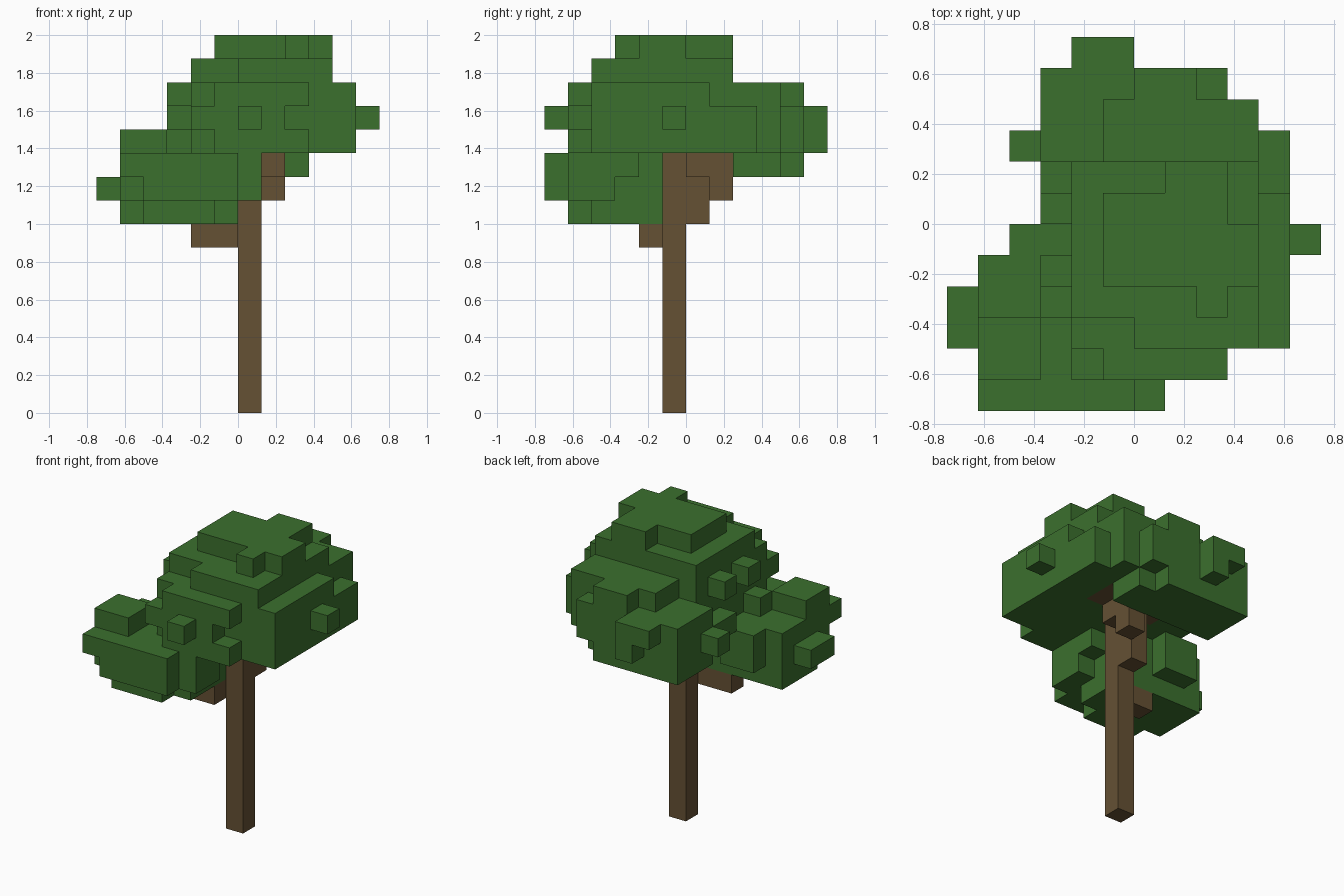
import bpy
import bmesh
from mathutils import Vector

default_cube = bpy.data.objects.get("Cube")
if default_cube:
    bpy.data.objects.remove(default_cube, do_unlink=True)

UNIT = 0.125  # edge length of one block


def make_material(name, red, green, blue):
    material = bpy.data.materials.new(name)
    material.use_nodes = True
    colour = (red, green, blue, 1)
    material.diffuse_color = colour
    shader = material.node_tree.nodes["Principled BSDF"]
    shader.inputs["Base Color"].default_value = colour
    shader.inputs["Roughness"].default_value = 0.9
    return material


def fill(cells, bottom, top, *rectangles):
    """Add blocks between two heights; a rectangle is x min, x max, y min, y max."""
    for left, right, front, back in rectangles:
        cells.update(
            (x, y, z)
            for x in range(left, right)
            for y in range(front, back)
            for z in range(bottom, top)
        )


# Trunk and the two stepped branches
wood = set()
fill(wood, 0, 11, (0, 1, -1, 0))
fill(wood, 7, 8, (-2, 0, -2, -1))
fill(wood, 8, 10, (-2, -1, -3, -2))
fill(wood, 8, 11, (0, 1, 0, 1))
fill(wood, 9, 11, (1, 2, 1, 2))
fill(wood, 10, 11, (1, 2, 0, 2))
fill(wood, 11, 12, (0, 1, -1, 2), (1, 3, 0, 2), (-1, 0, 0, 1))

# Low side clump of leaves
low_clump = set()
fill(low_clump, 8, 9, (-4, -1, -5, -1), (-5, -4, -4, -1), (-1, 0, -4, -1))
fill(low_clump, 9, 10, (-4, 0, -6, -1), (-5, -4, -5, -1), (-6, -5, -4, -2), (0, 1, -5, -3))
fill(low_clump, 10, 11, (-5, 0, -6, -1), (0, 1, -5, -2))
fill(low_clump, 9, 11, (-4, -2, -1, 0))
fill(low_clump, 11, 12, (-5, -3, -5, -3), (-3, -2, -3, -2))

# Main crown, from its underside up
crown = set()
fill(crown, 10, 11, (-3, 2, 2, 5), (2, 3, 2, 4))
fill(crown, 11, 13, (-2, 5, -4, 3), (-2, 4, 3, 4), (-3, 3, 2, 5), (-1, 0, 5, 6))
fill(crown, 11, 12, (-1, 3, -5, -4), (-3, -2, 0, 2), (-4, -3, 2, 3))
fill(crown, 12, 13, (-2, 2, -5, -4), (-2, -1, 5, 6), (0, 1, -6, -5), (5, 6, -1, 0))
fill(crown, 13, 14, (-2, 4, -4, 2), (-1, 4, 2, 4), (-1, 3, -5, -4), (4, 5, -4, 1))
fill(crown, 13, 14, (0, 2, 4, 5), (-3, -2, 0, 1), (-3, -2, -2, -1))
fill(crown, 14, 15, (-2, 4, -3, 2), (0, 4, -4, -3))
fill(crown, 15, 16, (-1, 3, -2, 1), (1, 3, 1, 2), (3, 4, -2, 0), (2, 3, -3, -2))

# Wood shows through the leaves where the two meet
low_clump -= wood
crown -= wood | low_clump
occupied = wood | low_clump | crown


def build_blocks(name, cells, material):
    """Skin the outside of a group of blocks and merge the flat areas."""
    bm = bmesh.new()
    for cell in sorted(cells):
        for axis in range(3):
            for side in (0, 1):
                neighbour = list(cell)
                neighbour[axis] += 2 * side - 1
                if tuple(neighbour) in occupied:
                    continue
                along, across = Vector(), Vector()
                along[(axis + 1) % 3] = 1
                across[(axis + 2) % 3] = 1
                corner = Vector(cell)
                corner[axis] += side
                loop = [corner, corner + along, corner + along + across, corner + across]
                if not side:
                    loop.reverse()
                bm.faces.new([bm.verts.new(point * UNIT) for point in loop])
    bmesh.ops.remove_doubles(bm, verts=bm.verts, dist=UNIT / 100)
    bmesh.ops.dissolve_limit(bm, angle_limit=0.01, verts=bm.verts, edges=bm.edges)
    mesh = bpy.data.meshes.new(name)
    bm.to_mesh(mesh)
    bm.free()
    mesh.materials.append(material)
    part = bpy.data.objects.new(name, mesh)
    bpy.context.scene.collection.objects.link(part)
    return part


bark_brown = make_material("bark_brown", 0.13, 0.082, 0.034)
leaf_green = make_material("leaf_green", 0.044, 0.162, 0.027)

build_blocks("trunk_and_branches", wood, bark_brown)
build_blocks("low_leaf_clump", low_clump, leaf_green)
build_blocks("main_leaf_crown", crown, leaf_green)
